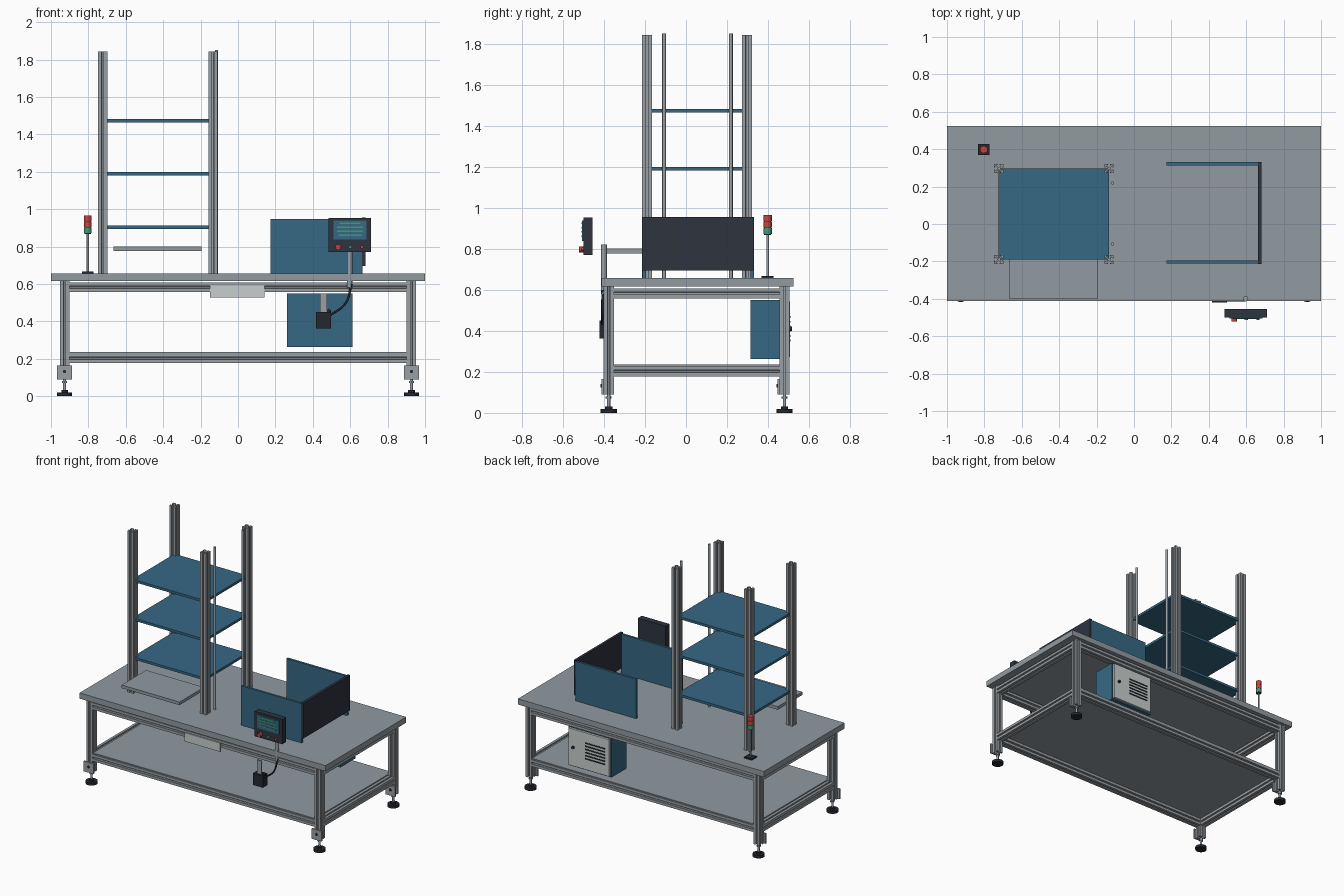
import bpy, bmesh, math
from mathutils import Matrix, Vector

if "Cube" in bpy.data.objects:
    bpy.data.objects.remove(bpy.data.objects["Cube"])


def material(name, r, g, b):
    m = bpy.data.materials.new(name)
    lin = [(c / 255 / 12.92) if c < 11 else ((c / 255 + 0.055) / 1.055) ** 2.4 for c in (r, g, b)]
    m.diffuse_color = (*lin, 1)
    m.use_nodes = True
    m.node_tree.nodes["Principled BSDF"].inputs["Base Color"].default_value = m.diffuse_color
    return m


GREY = material("table_grey", 146, 155, 161)
ALU = material("aluminium", 154, 160, 165)
BLUE = material("panel_blue", 54, 104, 132)
DARK = material("dark_slate", 45, 51, 63)
BLACK = material("rubber_black", 36, 40, 48)
LIGHT = material("light_grey", 200, 206, 205)
RED = material("signal_red", 196, 70, 66)
GREEN = material("signal_green", 66, 156, 122)


def finish(bm, name, mat, smooth=False):
    bmesh.ops.recalc_face_normals(bm, faces=bm.faces)
    me = bpy.data.meshes.new(name)
    bm.to_mesh(me)
    bm.free()
    me.materials.append(mat)
    ob = bpy.data.objects.new(name, me)
    bpy.context.collection.objects.link(ob)
    if smooth:
        bpy.ops.object.select_all(action='DESELECT')
        ob.select_set(True)
        bpy.context.view_layer.objects.active = ob
        bpy.ops.object.shade_smooth_by_angle(angle=math.radians(35))
    return ob


def box(name, mat, x, y, z):
    """Box from (min, max) pairs."""
    bm = bmesh.new()
    bmesh.ops.create_cube(bm, size=1)
    for v in bm.verts:
        v.co = Vector([(p[0] + p[1]) / 2 + c * (p[1] - p[0]) for c, p in zip(v.co, (x, y, z))])
    return finish(bm, name, mat)


def cyl(name, mat, start, end, r, sides=20):
    """Cylinder between two points."""
    a, b = Vector(start), Vector(end)
    d = b - a
    rot = d.to_track_quat('Z', 'Y').to_matrix().to_4x4()
    bm = bmesh.new()
    bmesh.ops.create_cone(bm, cap_ends=True, segments=sides, radius1=r, radius2=r,
                          depth=d.length, matrix=Matrix.Translation((a + b) / 2) @ rot)
    return finish(bm, name, mat, True)


# One side of the slotted extrusion section, repeated by quarter turns
SIDE = [(.025, -.025), (.025, -.006), (.019, -.006), (.019, -.013), (.009, -.004),
        (.009, .004), (.019, .013), (.019, .006), (.025, .006)]


def extrusion(name, start, end):
    """Slotted aluminium profile between two points."""
    a, b = Vector(start), Vector(end)
    d = (b - a).normalized()
    u = Vector((0, 1, 0)) if abs(d.y) < 0.5 else Vector((0, 0, 1))
    w = d.cross(u)
    bm = bmesh.new()
    verts = []
    for k in range(4):
        c, s = round(math.cos(k * math.pi / 2)), round(math.sin(k * math.pi / 2))
        verts += [bm.verts.new(a + u * (p * c - q * s) + w * (p * s + q * c)) for p, q in SIDE]
    face = bm.faces.new(verts)
    ext = bmesh.ops.extrude_face_region(bm, geom=[face], use_keep_orig=True)
    bmesh.ops.translate(bm, vec=b - a,
                        verts=[g for g in ext["geom"] if isinstance(g, bmesh.types.BMVert)])
    return finish(bm, name, ALU)


# Table frame: legs, feet and rails
LX, LY = 0.927, (-0.377, 0.48)
for x in (-LX, LX):
    for y in LY:
        extrusion("leg", (x, y, .09), (x, y, .615))
        cyl("foot_pad", BLACK, (x, y, 0), (x, y, .02), .04, 28)
        cyl("foot_collar", BLACK, (x, y, .02), (x, y, .032), .018)
        cyl("foot_rod", ALU, (x, y, .03), (x, y, .1), .008, 14)
        cyl("foot_nut", ALU, (x, y, .07), (x, y, .08), .015, 6)
        box("foot_bracket", ALU, (x - .04, x + .04), (y - .035, y - .025), (.09, .165))
        cyl("bracket_bolt", BLACK, (x, y - .04, .132), (x, y - .034, .132), .009, 12)
    for z in (.203, .582):
        extrusion("side_rail", (x, LY[0] + .025, z), (x, LY[1] - .025, z))
for y in LY:
    for z in (.203, .582):
        extrusion("long_rail", (-LX + .025, y, z), (LX - .025, y, z))
box("lower_shelf", GREY, (-.902, .902), (-.395, .5), (.228, .236))
box("table_top", GREY, (-1, 1), (-.412, .525), (.615, .657))

# Storage rack
RX, RY = (-.724, -.134), (-.19, .297)
for x in RX:
    for y in RY:
        extrusion("rack_upright", (x, y, .657), (x, y, 1.842))
for z in (.903, 1.189, 1.473):
    box("rack_shelf", BLUE, RX, RY, (z - .009, z + .009))
for y in (-.107, .219):
    cyl("guide_rod", ALU, (-.115, y, .657), (-.115, y, 1.85), .009, 16)
box("work_tray", GREY, (-.666, -.196), (-.4, -.115), (.777, .80))

# Three-sided guard
for y in (-.212, .314):
    box("guard_side", BLUE, (.174, .665), (y, y + .017), (.657, .947))
box("guard_end", DARK, (.662, .681), (-.214, .331), (.695, .954))

# Signal tower
TX, TY = -.803, .398
box("tower_base", BLACK, (TX - .031, TX + .031), (TY - .029, TY + .029), (.657, .667))
cyl("tower_pole", ALU, (TX, TY, .665), (TX, TY, .875), .006, 12)
cyl("tower_core", BLACK, (TX, TY, .868), (TX, TY, .962), .017)
for z, mat in ((.872, GREEN), (.904, RED), (.936, RED)):
    cyl("tower_lamp", mat, (TX, TY, z), (TX, TY, z + .029), .02)

# Operator panel
cyl("panel_post", ALU, (.597, -.4, .58), (.597, -.4, .82), .014)
box("panel_housing", DARK, (.485, .71), (-.5, -.455), (.77, .953))
box("panel_screen", BLUE, (.51, .688), (-.506, -.499), (.838, .938))
for i, w in enumerate((.125, .14, .14, .11)):
    z = .857 + i * .021
    box("screen_line", GREEN, (.599 - w / 2, .599 + w / 2), (-.509, -.505), (z, z + .008))
for x, r, mat, d in ((.535, .015, RED, .022), (.6, .009, GREEN, .012), (.663, .009, RED, .012)):
    cyl("panel_button", mat, (x, -.5, .797), (x, -.5 - d, .797), r)

# Junction box with cable, and front name plate
box("junction_box", BLACK, (.417, .497), (-.421, -.37), (.363, .45))
box("junction_bracket", ALU, (.439, .475), (-.408, -.4), (.45, .55))
cyl("cable_gland", BLACK, (.478, -.4, .445), (.492, -.4, .462), .01, 12)
curve = bpy.data.curves.new("cable", 'CURVE')
curve.dimensions = '3D'
curve.bevel_depth = .006
curve.bevel_resolution = 2
curve.resolution_u = 10
sp = curve.splines.new('BEZIER')
sp.bezier_points.add(2)
for p, co in zip(sp.bezier_points, ((.49, -.408, .43), (.575, -.408, .497), (.607, -.406, .6))):
    p.co = co
    p.handle_left_type = p.handle_right_type = 'AUTO'
curve.materials.append(BLACK)
bpy.context.collection.objects.link(bpy.data.objects.new("cable", curve))
box("front_plate", LIGHT, (-.15, .142), (-.41, -.402), (.528, .592))

# Control cabinet with vented rear door
box("cabinet", BLUE, (.262, .612), (.315, .49), (.262, .55))
box("cabinet_door", LIGHT, (.272, .602), (.49, .506), (.272, .543))
for i in range(6):
    z = .348 + i * .023
    box("door_vent", BLACK, (.305, .465), (.505, .509), (z, z + .009))
cyl("door_lock", BLACK, (.562, .5, .41), (.562, .516, .41), .011, 16)
